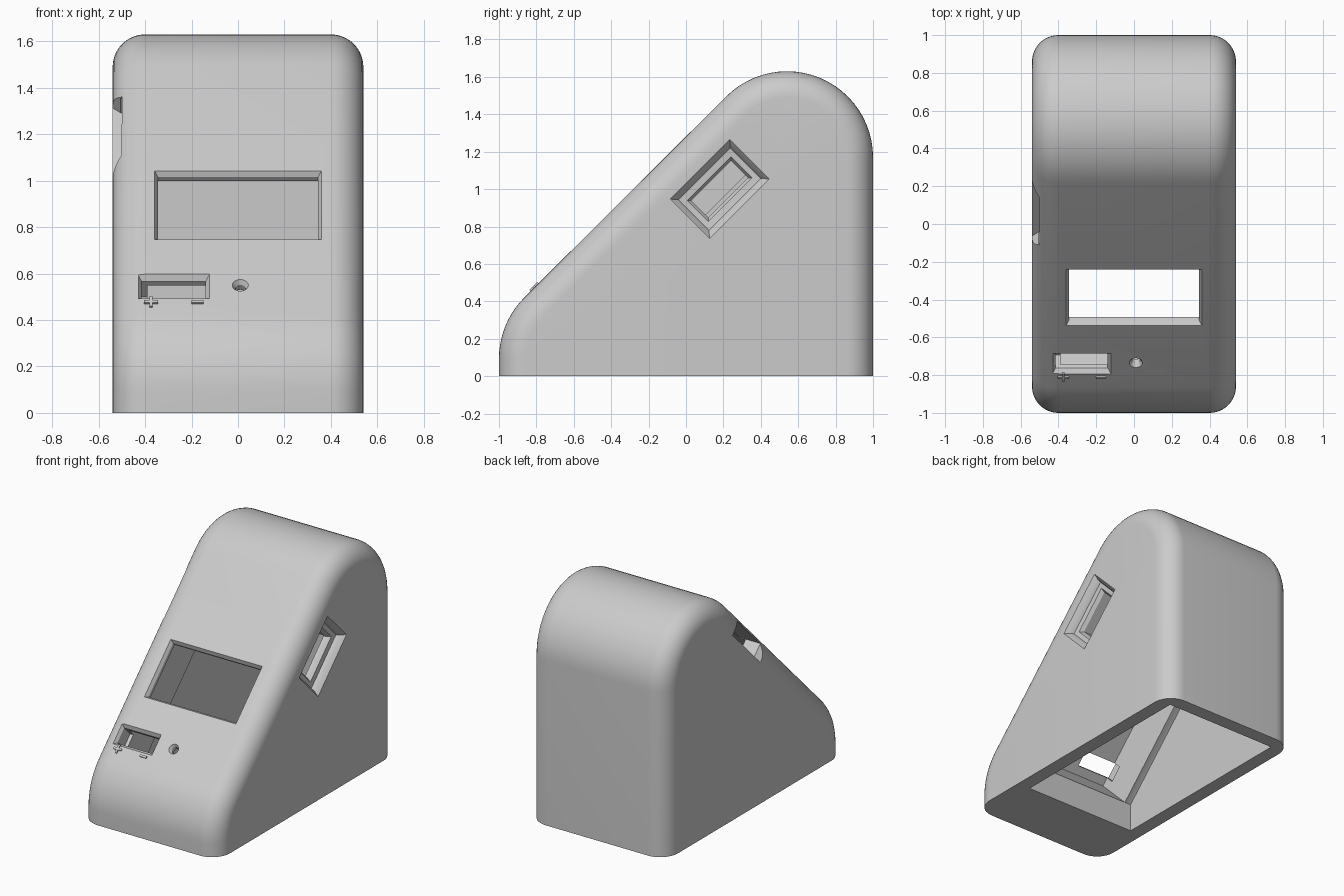
import bpy, bmesh, math
from mathutils import Vector

if "Cube" in bpy.data.objects:
    bpy.data.objects.remove(bpy.data.objects["Cube"])

mat = bpy.data.materials.new("light_grey_plastic")
mat.diffuse_color = (0.6, 0.6, 0.6, 1)
mat.use_nodes = True
mat.node_tree.nodes["Principled BSDF"].inputs["Base Color"].default_value = mat.diffuse_color
R2 = math.sqrt(0.5)
SLOPE = 1.285                       # sloped face lies on z = y + SLOPE


def loft(name, rings):
    """Solid skinned over closed rings that share a point count."""
    bm = bmesh.new()
    vs = [[bm.verts.new(p) for p in ring] for ring in rings]
    n = len(rings[0])
    for a, b in zip(vs, vs[1:]):
        for i in range(n):
            j = (i + 1) % n
            bm.faces.new((a[i], a[j], b[j], b[i]))
    bm.faces.new(vs[0])
    bm.faces.new(vs[-1])
    bmesh.ops.recalc_face_normals(bm, faces=bm.faces[:])
    me = bpy.data.meshes.new(name)
    bm.to_mesh(me)
    bm.free()
    ob = bpy.data.objects.new(name, me)
    bpy.context.collection.objects.link(ob)
    me.materials.append(mat)
    return ob


def arc(cy, cz, r, a0, a1, n):
    return [(cy + r * math.cos(math.radians(a0 + (a1 - a0) * i / n)),
             cz + r * math.sin(math.radians(a0 + (a1 - a0) * i / n))) for i in range(n + 1)]


def prism(name, profile, hw):
    return loft(name, [[(x, y, z) for y, z in profile] for x in (-hw, hw)])


def opening(name, centre, u, v, steps):
    """Stepped rectangular cutter; steps are (half u, half v, depth)."""
    c, u, v = Vector(centre), Vector(u), Vector(v)
    n = u.cross(v)
    return loft(name, [[c + u * a * su + v * b * sv - n * d
                        for su, sv in ((-1, -1), (1, -1), (1, 1), (-1, 1))]
                       for a, b, d in steps])


def cut(ob, cutter):
    m = ob.modifiers.new("cut", 'BOOLEAN')
    m.operation = 'DIFFERENCE'
    m.solver = 'EXACT'
    m.object = cutter
    bpy.context.view_layer.objects.active = ob
    bpy.ops.object.modifier_apply(modifier=m.name)
    bpy.data.objects.remove(cutter, do_unlink=True)


# Outer housing: side profile inset towards both sides to round the edges
def profile(d):
    return ([(1 - d, 0)] + arc(0.54, 1.17, 0.46 - d, 0, 135, 24)
            + arc(-0.54, 0.0945, 0.46 - d, 135, 180, 10) + [(-1 + d, 0)])


steps = [math.radians(90 * i / 10) for i in range(11)]
half = [(0.40 + 0.14 * math.sin(a), 0.14 * (1 - math.cos(a))) for a in steps]
sections = [(-x, d) for x, d in reversed(half)] + half
housing = loft("housing", [[(x, y, z) for y, z in profile(d)] for x, d in sections])

# Hollow interior open at the bottom
cut(housing, prism("cavity", [(0.9, -0.1)] + arc(0.54, 1.17, 0.36, 0, 59, 8)
                   + [(-0.56, 0.2), (-0.56, -0.1)], 0.44))
# Recess behind the sloped panel, leaving a thin front wall
cut(housing, prism("panel_recess", [(-0.53, 0.17), (-0.7875, 0.4275),
                                    (0.17, 1.385), (0.43, 1.13)], 0.39))

# Openings in the sloped panel
X, UP = (1, 0, 0), (0, R2, R2)


def on_slope(x, z):
    return (x, z - SLOPE, z)


cut(housing, opening("display_window", on_slope(0, 0.895), X, UP,
                     [(0.375, 0.225, -0.03), (0.36, 0.21, 0), (0.345, 0.195, 0.025),
                      (0.345, 0.195, 0.12)]))
cut(housing, opening("terminal_slot", on_slope(-0.277, 0.545), X, UP,
                     [(0.17, 0.09, -0.03), (0.155, 0.075, 0), (0.138, 0.055, 0.025),
                      (0.138, 0.055, 0.12)]))
# Small flared round hole
o, up, n = Vector(on_slope(0.01, 0.55)), Vector(UP), Vector((0, -R2, R2))
cut(housing, loft("indicator_hole", [
    [o + Vector(X) * r * math.cos(t * math.pi / 12) + up * r * math.sin(t * math.pi / 12) - n * d
     for t in range(24)] for r, d in ((0.055, -0.02), (0.035, 0), (0.022, 0.02), (0.022, 0.12))]))

# Stepped slot in the right wall
cut(housing, opening("right_slot", (0.54, 0.18, 1.0), UP, (0, -R2, R2),
                     [(0.25, 0.18, -0.03), (0.225, 0.15, 0), (0.205, 0.125, 0.025),
                      (0.195, 0.115, 0.05), (0.165, 0.08, 0.055), (0.15, 0.064, 0.08),
                      (0.15, 0.064, 0.2)]))
# Narrow slot in the left wall next to the slope
cut(housing, opening("left_slot", (-0.54, 0.05, 1.2), UP, (0, R2, -R2),
                     [(0.24, 0.08, -0.03), (0.22, 0.06, 0), (0.18, 0.05, 0.035),
                      (0.18, 0.05, 0.2)]))

bpy.ops.object.select_all(action='DESELECT')
housing.select_set(True)
bpy.context.view_layer.objects.active = housing
bpy.ops.object.shade_smooth_by_angle(angle=math.radians(25))

# Raised polarity marks under the terminal slot
for name, x, hu, hv in (("plus_bar_across", -0.375, 0.03, 0.007),
                        ("plus_bar_upright", -0.375, 0.007, 0.03),
                        ("minus_bar", -0.175, 0.026, 0.007)):
    opening(name, on_slope(x, 0.475), X, UP, [(hu, hv, -0.009), (hu, hv, 0.005)])
